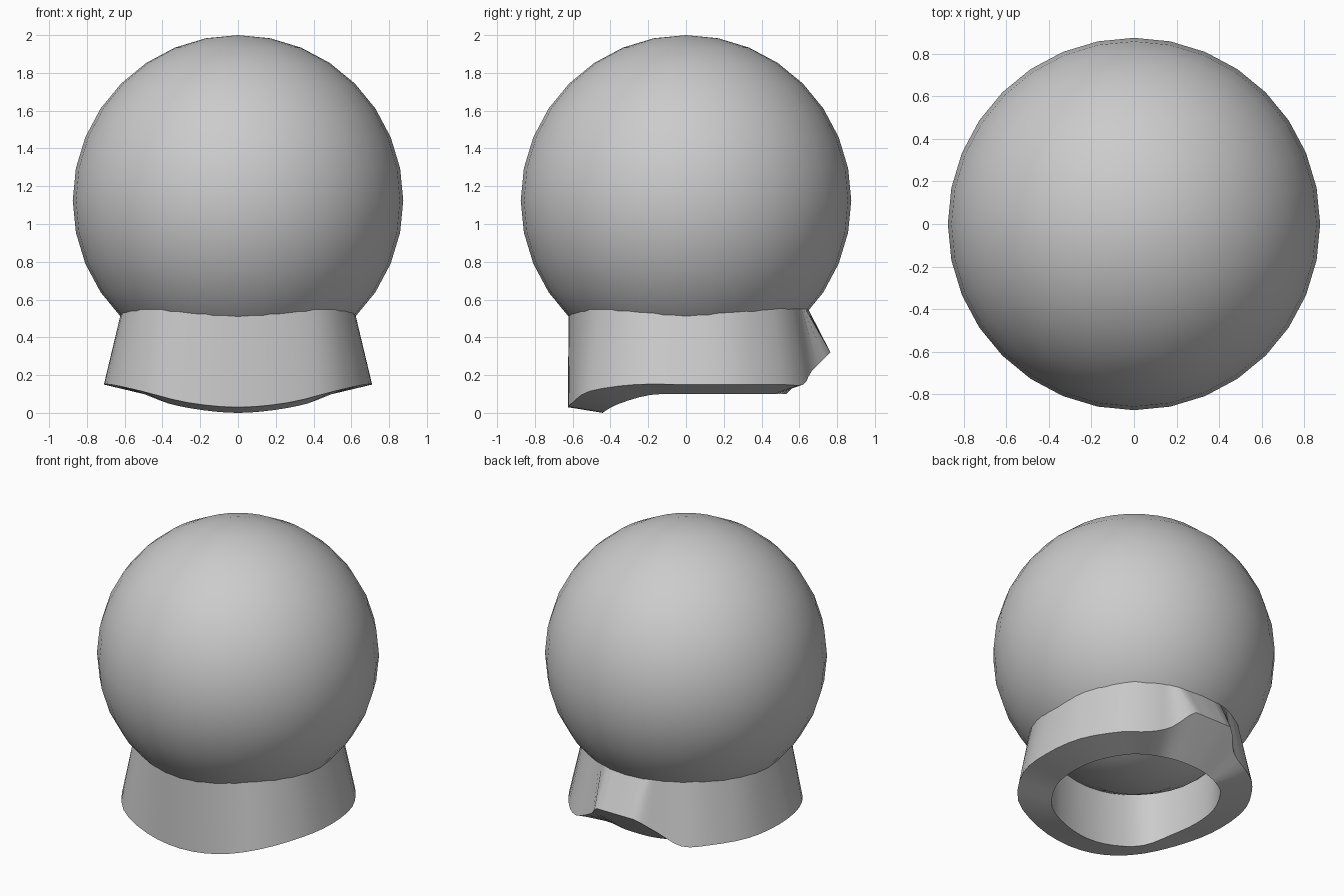
import bpy, bmesh, math
from mathutils import Vector

if "Cube" in bpy.data.objects:
    bpy.data.objects.remove(bpy.data.objects["Cube"])

R, CZ = 0.875, 1.125

# Globe: full smooth sphere
bpy.ops.mesh.primitive_uv_sphere_add(segments=32, ring_count=16, radius=R, location=(0, 0, CZ))
globe = bpy.context.object
globe.name = "globe"
bpy.ops.object.shade_smooth()

# Collar stations, front to back on the +x half:
# seam (x, y), outer lower rim (x, y, z), inner lower rim (x, y, z)
stations = [
    ((0, -.622), (0, -.625, .03), (0, -.44, 0)),
    ((.245, -.585), (.27, -.60, .055), (.19, -.42, .015)),
    ((.46, -.46), (.51, -.51, .115), (.37, -.35, .05)),
    ((.59, -.24), (.67, -.27, .15), (.47, -.19, .095)),
    ((.62, 0), (.71, 0, .15), (.50, 0, .10)),
    ((.59, .24), (.67, .28, .15), (.475, .20, .10)),
    ((.46, .46), (.53, .51, .15), (.38, .38, .10)),
    ((.33, .56), (.40, .62, .15), (.28, .46, .10)),
    ((.23, .61), (.25, .665, .22), (.19, .50, .10)),
    ((.15, .63), (.14, .765, .32), (.10, .525, .10)),
    ((0, .645), (0, .765, .32), (0, .53, .10)),
]


def on_globe(x, y, inset=0.0):
    """Point under the globe's lower surface at x, y."""
    return Vector((x, y, CZ - math.sqrt(R * R - x * x - y * y) + inset))


def smooth_path(pts, steps=3):
    """Catmull-Rom curve through half a ring, mirrored at both ends."""
    flip = lambda v: Vector((-v.x, v.y, v.z))
    p = [flip(pts[1])] + pts + [flip(pts[-2])]
    out = []
    for a, b, c, d in zip(p, p[1:], p[2:], p[3:]):
        if (b - c).length < .17 and b.y > .6:   # keep the rear tab crisp
            out += [b.lerp(c, s / steps) for s in range(steps)]
            continue
        for s in range(steps):
            t = s / steps
            out.append(.5 * (2 * b + (c - a) * t + (2 * a - 5 * b + 4 * c - d) * t * t
                             + (3 * b - a - 3 * c + d) * t ** 3))
    return out + [pts[-1]]


# Four rings: top seam, outer rim, inner rim, inner wall top
seam = [on_globe(*s[0], .02) for s in stations]
outer = [Vector(s[1]) for s in stations]
inner = [Vector(s[2]) for s in stations]
wall = [on_globe(v.x * 1.02, v.y * 1.02, .02) for v in inner]

bm = bmesh.new()
rings = [[bm.verts.new(v) for v in smooth_path(r)] for r in (seam, outer, inner, wall)]
for r0, r1 in zip(rings, rings[1:]):
    for i in range(len(r0) - 1):
        bm.faces.new((r0[i], r1[i], r1[i + 1], r0[i + 1]))
bmesh.ops.recalc_face_normals(bm, faces=bm.faces)
# outer wall must face outward
bm.faces.ensure_lookup_table()
f = bm.faces[len(rings[0]) // 3]
if f.normal.dot(Vector((f.calc_center_median().x, f.calc_center_median().y, 0))) < 0:
    bmesh.ops.reverse_faces(bm, faces=bm.faces)
mesh = bpy.data.meshes.new("collar")
bm.to_mesh(mesh)
bm.free()
collar = bpy.data.objects.new("collar", mesh)
bpy.context.collection.objects.link(collar)

# Mirror across x and keep the rims sharp
mod = collar.modifiers.new("mirror", 'MIRROR')
mod.use_clip = True
bpy.ops.object.select_all(action='DESELECT')
collar.select_set(True)
bpy.context.view_layer.objects.active = collar
bpy.ops.object.modifier_apply(modifier="mirror")
bpy.ops.object.shade_smooth_by_angle(angle=math.radians(45))
